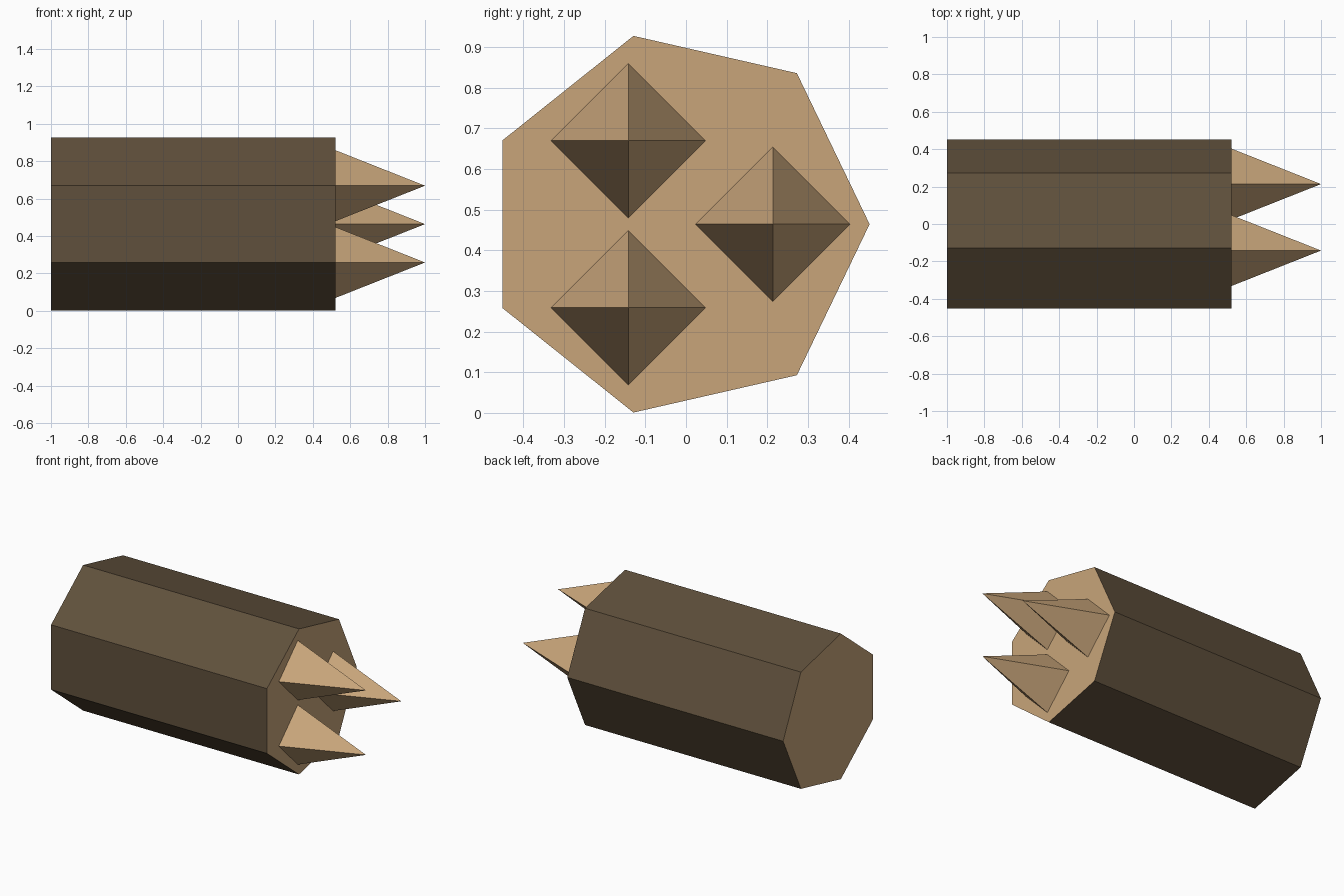
import bpy, bmesh
from math import cos, sin, tau

if "Cube" in bpy.data.objects:
    bpy.data.objects.remove(bpy.data.objects["Cube"])


def make_material(name, rgb):
    m = bpy.data.materials.new(name)
    m.diffuse_color = (*rgb, 1)
    m.use_nodes = True
    m.node_tree.nodes["Principled BSDF"].inputs["Base Color"].default_value = m.diffuse_color
    return m


bark = make_material("dark bark brown", (0.117, 0.081, 0.045))
wood = make_material("cut wood tan", (0.578, 0.376, 0.195))

CY, CZ = -0.0235, 0.464      # axis of the log
X0, X1, TIP = -1.0, 0.52, 1.0


def ring(bm, x, cy, cz, radius, sides):
    return [bm.verts.new((x, cy + radius * cos(tau * i / sides),
                          cz + radius * sin(tau * i / sides))) for i in range(sides)]


def finish(bm, name, mats):
    bmesh.ops.recalc_face_normals(bm, faces=bm.faces)
    me = bpy.data.meshes.new(name)
    bm.to_mesh(me)
    bm.free()
    for m in mats:
        me.materials.append(m)
    bpy.context.collection.objects.link(bpy.data.objects.new(name, me))


# Seven-sided log with bark sides and cut wood ends
bm = bmesh.new()
n = 7
a = ring(bm, X0, CY, CZ, 0.475, n)
b = ring(bm, X1, CY, CZ, 0.475, n)
for i in range(n):
    j = (i + 1) % n
    bm.faces.new((a[i], a[j], b[j], b[i]))
for end in (a, b):
    bm.faces.new(end).material_index = 1
finish(bm, "log", [bark, wood])

# Three four-sided spikes around the right end
for k in range(3):
    cy = CY + 0.237 * cos(tau * k / 3)
    cz = CZ + 0.237 * sin(tau * k / 3)
    bm = bmesh.new()
    base = ring(bm, X1, cy, cz, 0.19, 4)
    tip = bm.verts.new((TIP, cy, cz))
    bm.faces.new(base)
    for i in range(4):
        bm.faces.new((base[i], base[(i + 1) % 4], tip))
    finish(bm, f"spike_{k + 1}", [wood])
